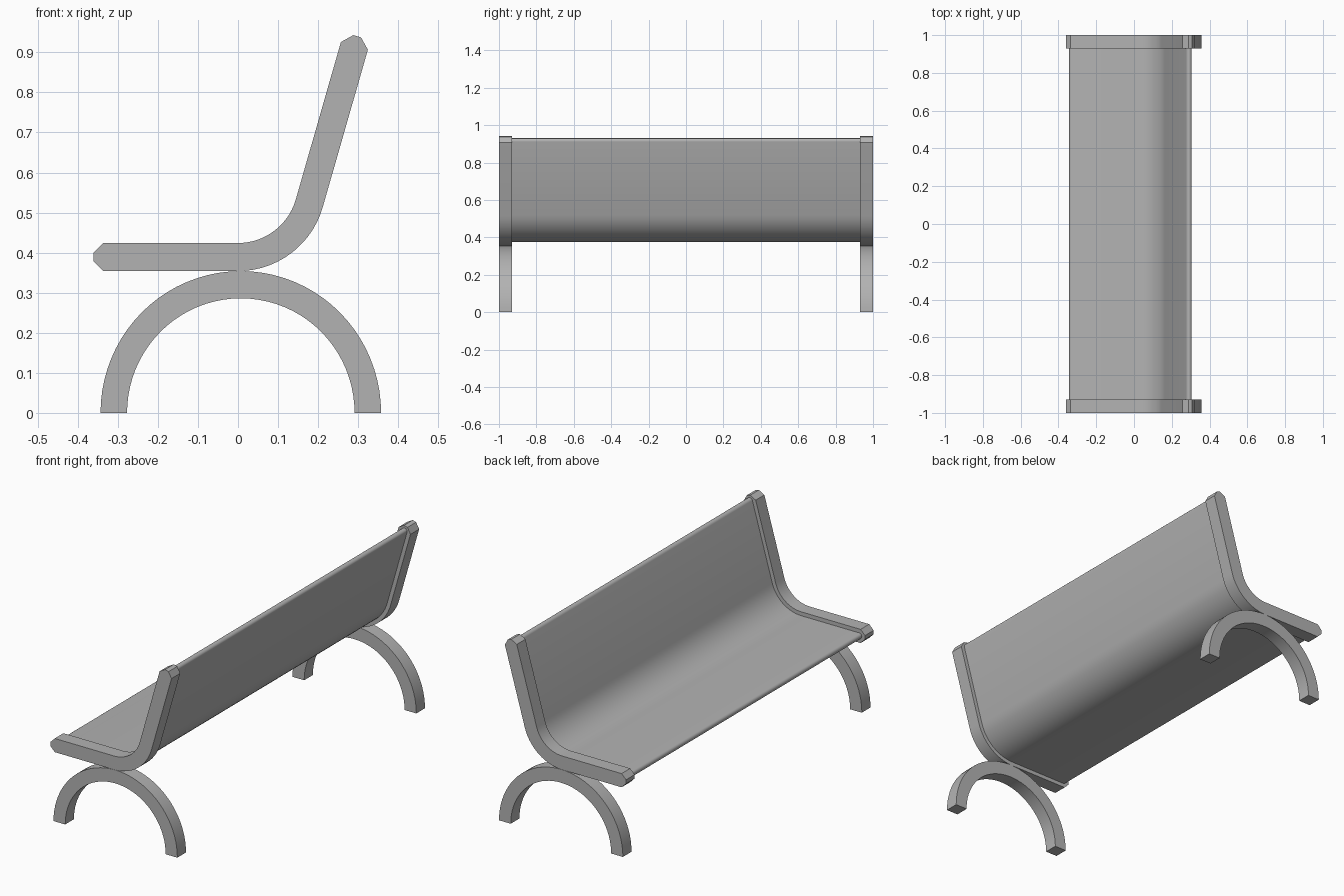
import bpy, bmesh
from math import sin, cos, pi, radians
from mathutils import Vector

cube = bpy.data.objects.get("Cube")
if cube:
    bpy.data.objects.remove(cube, do_unlink=True)

grey = bpy.data.materials.new("plain grey")
grey.use_nodes = True
COLOUR = (0.45, 0.45, 0.45, 1)
grey.diffuse_color = COLOUR
grey.node_tree.nodes["Principled BSDF"].inputs["Base Color"].default_value = COLOUR

TURN = radians(74)        # bend between seat and back
BEND = Vector((0, 0.574))  # centre of the bend in x, z
RADIUS = 0.185            # bend radius along the middle of the thickness


def extrude(name, outline, y0, y1):
    """Solid with an x, z outline stretched from y0 to y1."""
    bm = bmesh.new()
    face = bm.faces.new([bm.verts.new((x, y0, z)) for x, z in outline])
    result = bmesh.ops.extrude_face_region(bm, geom=[face])
    moved = [v for v in result["geom"] if isinstance(v, bmesh.types.BMVert)]
    bmesh.ops.translate(bm, verts=moved, vec=(0, y1 - y0, 0))
    bmesh.ops.recalc_face_normals(bm, faces=bm.faces)
    mesh = bpy.data.meshes.new(name)
    bm.to_mesh(mesh)
    bm.free()
    mesh.materials.append(grey)
    obj = bpy.data.objects.new(name, mesh)
    bpy.context.collection.objects.link(obj)
    bpy.ops.object.select_all(action="DESELECT")
    obj.select_set(True)
    bpy.context.view_layer.objects.active = obj
    bpy.ops.object.shade_smooth_by_angle(angle=radians(30))
    return obj


def bench_profile(half, seat, back, cap):
    """Seat and back outline; cap lists (outward, sideways) end points."""
    def arc(radius):
        steps = 14
        return [BEND + radius * Vector((sin(TURN * i / steps), -cos(TURN * i / steps)))
                for i in range(steps + 1)]

    along = Vector((cos(TURN), sin(TURN)))
    left = Vector((-along.y, along.x))
    top = BEND + RADIUS * Vector((sin(TURN), -cos(TURN))) + along * back
    front = Vector((-seat, BEND.y - RADIUS))
    points = arc(RADIUS + half)
    points += [top + along * a + left * s for a, s in cap]
    points += reversed(arc(RADIUS - half))
    points += [front + Vector((-a, -s)) for a, s in cap]
    return points


# Cap shapes: chamfered for the end frames, round for the panel
chamfer = [(0, -0.035), (0.025, -0.01), (0.025, 0.01), (0, 0.035)]
EDGE = 0.015
rounded = [(EDGE * cos(a), EDGE * sin(a))
           for a in (pi * (i / 8 - 0.5) for i in range(9))]

# Seat and back in one bent panel
extrude("seat_panel", bench_profile(EDGE, 0.328, 0.408, rounded), -0.93, 0.93)

# Half ring legs
SEGMENTS = 40
angles = [pi * i / SEGMENTS for i in range(SEGMENTS + 1)]
arch = [(0.007 + 0.353 * cos(a) * 0.992, 0.354 * sin(a)) for a in angles]
arch += [(0.007 + 0.284 * cos(a), 0.286 * sin(a)) for a in reversed(angles)]

# End frames and legs at both ends
for end, y0, y1 in (("front", -1, -0.93), ("rear", 0.93, 1)):
    extrude(end + "_frame", bench_profile(0.035, 0.336, 0.409, chamfer), y0, y1)
    extrude(end + "_leg_arch", arch, y0, y1)
